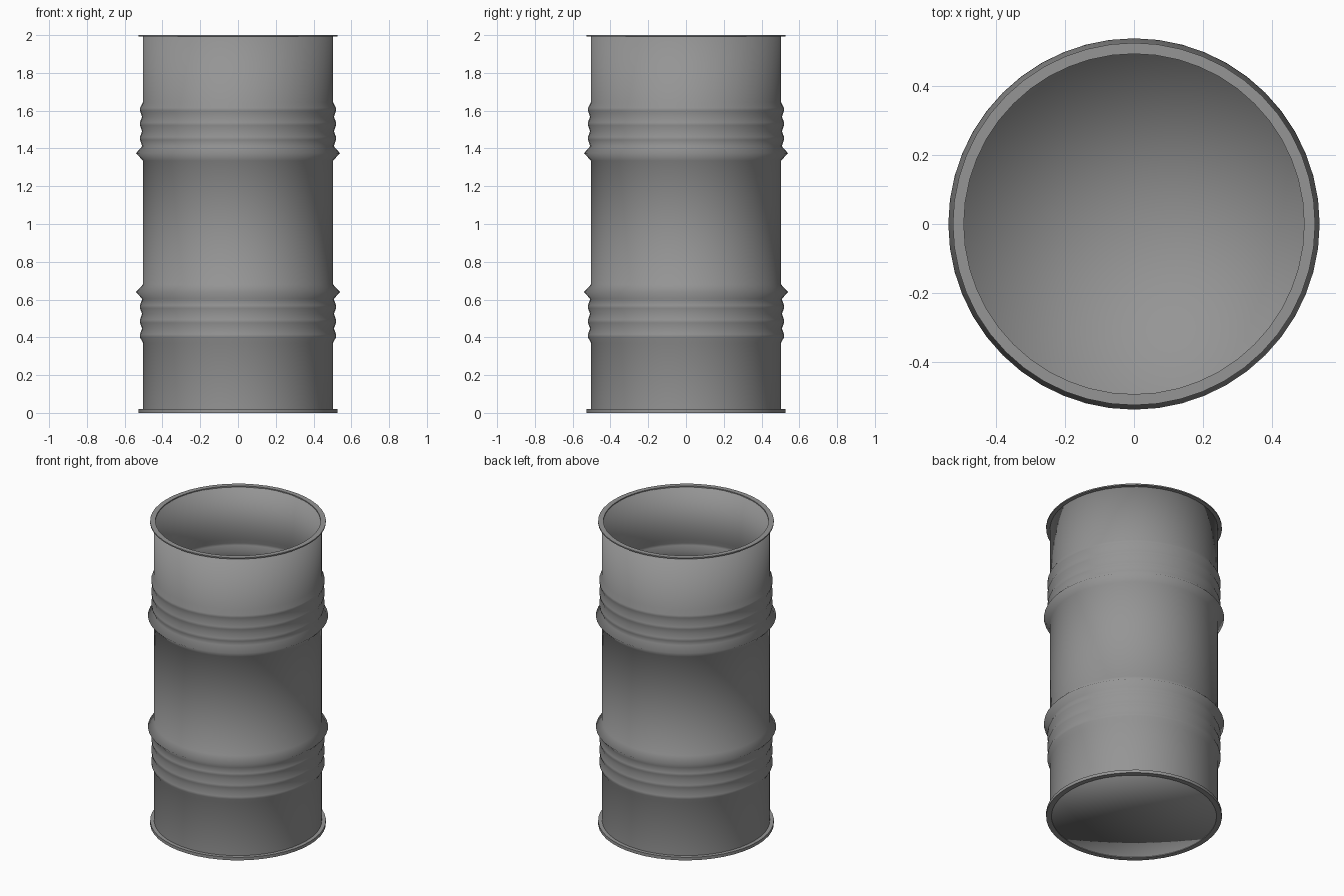
import bpy, bmesh
from math import cos, sin, tau

if "Cube" in bpy.data.objects:
    bpy.data.objects.remove(bpy.data.objects["Cube"])

SEGMENTS = 48
BODY, WALL, RIM = 0.503, 0.008, 0.527

steel = bpy.data.materials.new("grey steel")
steel.use_nodes = True
colour = (0.3, 0.3, 0.3, 1)
steel.diffuse_color = colour
steel.node_tree.nodes["Principled BSDF"].inputs["Base Color"].default_value = colour


def lathe(name, profile, closed=False):
    """Spin (radius, z) points about z; radius 0 makes a pole."""
    bm = bmesh.new()
    rings = []
    for r, z in profile:
        if r == 0:
            rings.append([bm.verts.new((0, 0, z))] * SEGMENTS)
        else:
            rings.append([bm.verts.new((r * cos(tau * i / SEGMENTS), r * sin(tau * i / SEGMENTS), z))
                          for i in range(SEGMENTS)])
    pairs = list(zip(rings, rings[1:]))
    if closed:
        pairs.append((rings[-1], rings[0]))
    for a, b in pairs:
        for i in range(SEGMENTS):
            j = (i + 1) % SEGMENTS
            bm.faces.new(list(dict.fromkeys((a[i], a[j], b[j], b[i]))))
    bmesh.ops.recalc_face_normals(bm, faces=bm.faces)
    for f in bm.faces:
        f.smooth = True
    mesh = bpy.data.meshes.new(name)
    bm.to_mesh(mesh)
    bm.free()
    mesh.materials.append(steel)
    obj = bpy.data.objects.new(name, mesh)
    bpy.context.collection.objects.link(obj)
    return obj


# Upper rib group: one big pointed hoop, then three shallow corrugations
ribs = [(BODY, 1.335), (0.54, 1.375), (0.507, 1.412)]
for k in range(3):
    z = 1.453 + 0.077 * k
    ribs += [(0.519, z - 0.008), (0.519, z + 0.008), (0.508, z + 0.038)]
ribs[-1] = (BODY, 1.645)
lower = [(r, 2.015 - z) for r, z in reversed(ribs)]
wall = [(BODY, 0.02)] + lower + ribs + [(BODY, 1.994)]

# Drum shell: outer wall, inner wall following the ribs, and floor
inner = [(r - WALL, z) for r, z in reversed(wall)]
lathe("drum_shell", [(0, 0.004), (BODY, 0.004)] + wall + inner + [(0, 0.02)])

# Rolled rims at both ends
for name, low, high in (("top_rim", 1.992, 2.0), ("bottom_rim", 0.0, 0.02)):
    rim = lathe(name, [(BODY - WALL, low), (RIM, low), (RIM, high), (BODY - WALL, high)], True)
    bpy.ops.object.select_all(action="DESELECT")
    rim.select_set(True)
    bpy.context.view_layer.objects.active = rim
    bpy.ops.object.shade_smooth_by_angle()
